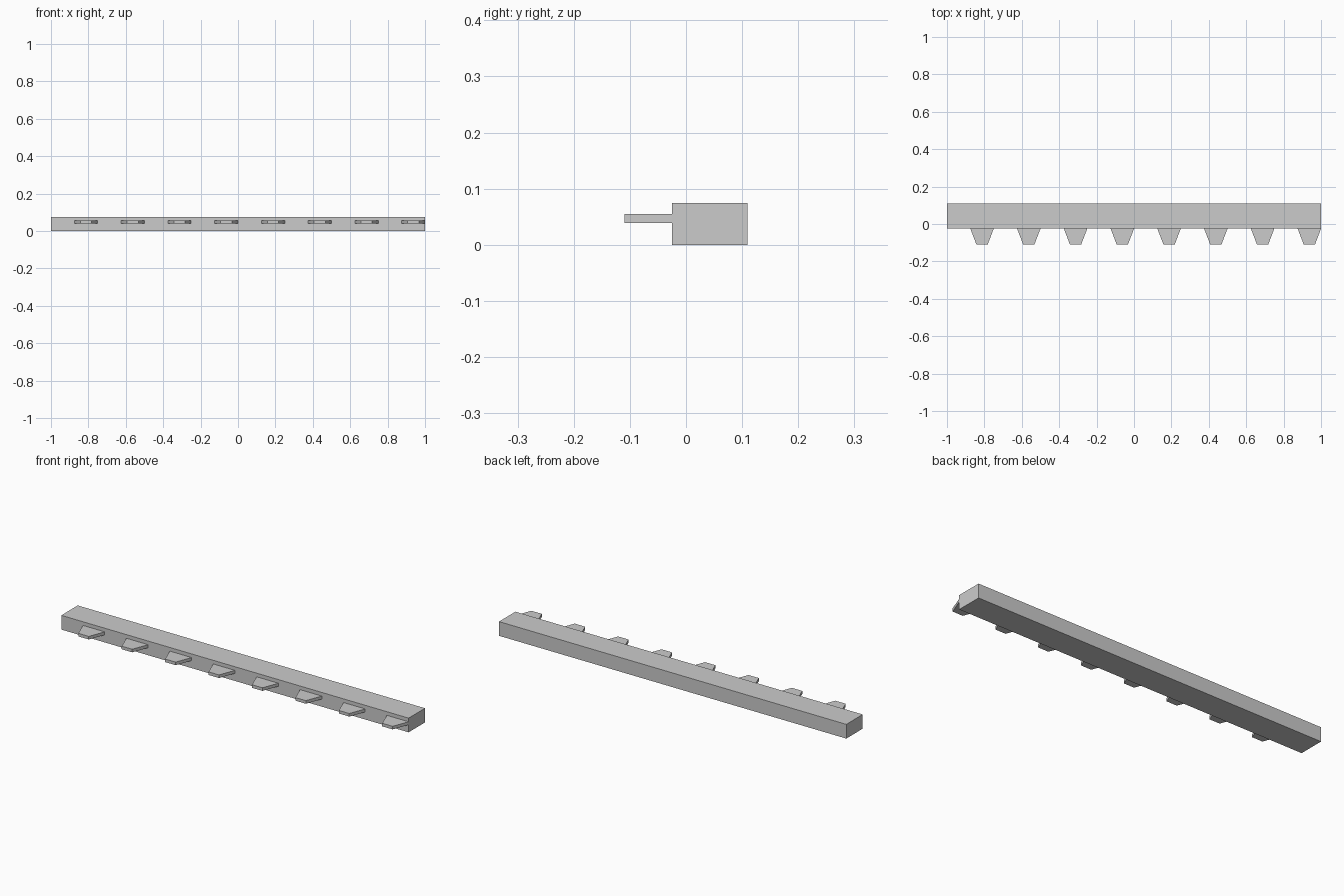
import bpy

if "Cube" in bpy.data.objects:
    bpy.data.objects.remove(bpy.data.objects["Cube"])

def prism(name, outline, z0, z1):
    """Extrude a counter-clockwise xy outline from z0 to z1."""
    n = len(outline)
    verts = [(x, y, z) for z in (z0, z1) for x, y in outline]
    faces = [tuple(reversed(range(n))), tuple(range(n, 2 * n))]
    faces += [(i, (i + 1) % n, n + (i + 1) % n, n + i) for i in range(n)]
    mesh = bpy.data.meshes.new(name)
    mesh.from_pydata(verts, [], faces)
    obj = bpy.data.objects.new(name, mesh)
    bpy.context.collection.objects.link(obj)
    return obj

BAR_FRONT, BACK, TIP = -0.025, 0.11, -0.11

# Long rectangular bar
prism("bar", [(-1, BAR_FRONT), (1, BAR_FRONT), (1, BACK), (-1, BACK)], 0, 0.074)

# Row of flat tapered teeth along the front, the last flush with the right end
for i in range(8):
    cx = -0.8125 + 0.25 * i
    prism(f"tooth_{i + 1}",
          [(cx - 0.03, TIP), (cx + 0.03, TIP),
           (cx + 0.0625, BAR_FRONT), (cx - 0.0625, BAR_FRONT)],
          0.039, 0.055)
